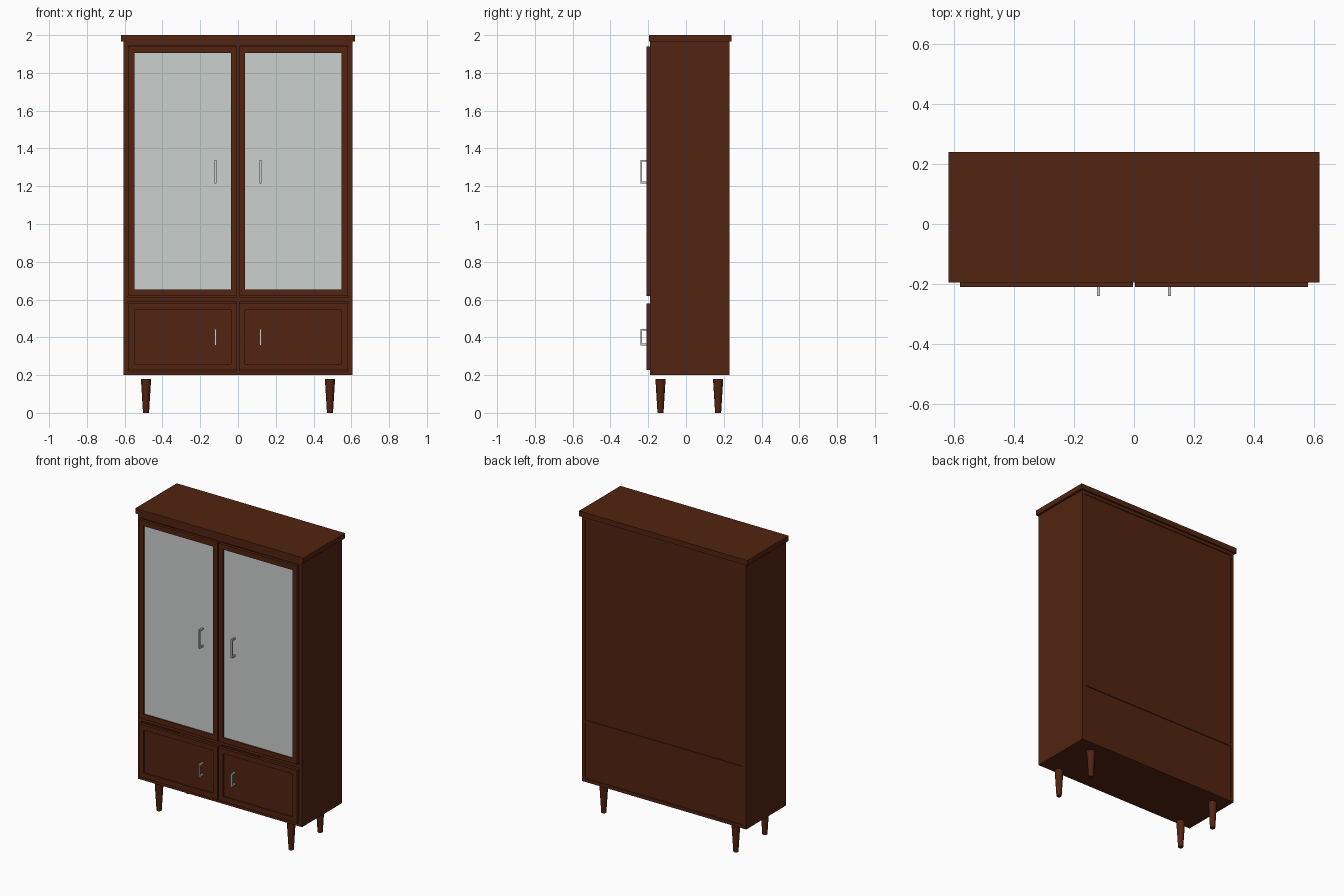
import bpy
import bmesh
from mathutils import Matrix, Vector

old = bpy.data.objects.get("Cube")
if old:
    bpy.data.objects.remove(old, do_unlink=True)


def material(name, rgb, rough):
    m = bpy.data.materials.new(name)
    m.use_nodes = True
    m.diffuse_color = (*rgb, 1)
    node = m.node_tree.nodes["Principled BSDF"]
    node.inputs["Base Color"].default_value = (*rgb, 1)
    node.inputs["Roughness"].default_value = rough
    return m


wood = material("dark_red_wood", (0.085, 0.017, 0.005), 0.5)
glass = material("pale_glass", (0.60, 0.63, 0.61), 0.2)
metal = material("silver_metal", (0.60, 0.64, 0.65), 0.3)


def add_box(bm, x, y, z):
    size = Vector((x[1] - x[0], y[1] - y[0], z[1] - z[0]))
    centre = Vector((sum(x) / 2, sum(y) / 2, sum(z) / 2))
    bmesh.ops.create_cube(bm, size=1,
                          matrix=Matrix.Translation(centre) @ Matrix.Diagonal((*size, 1)))


def make(name, bm, mat):
    mesh = bpy.data.meshes.new(name)
    bm.to_mesh(mesh)
    bm.free()
    mesh.materials.append(mat)
    obj = bpy.data.objects.new(name, mesh)
    bpy.context.collection.objects.link(obj)
    return obj


def boxes(name, mat, *parts):
    bm = bmesh.new()
    for part in parts:
        add_box(bm, *part)
    return make(name, bm, mat)


def span(x0, x1, side):
    return tuple(sorted((x0 * side, x1 * side)))


# Carcass: sides, boards and recessed back
W, FRONT, BACK = 0.605, -0.19, 0.23
BOTTOM, ROOF = 0.2, 1.965
IN = W - 0.022
boxes("cornice_top", wood, ((-0.62, 0.62), (-0.195, 0.24), (ROOF, 2.0)))
for side, label in ((1, "left"), (-1, "right")):
    boxes(label + "_side_panel", wood, (span(IN, W, side), (FRONT, BACK), (BOTTOM, ROOF)))
for name, z in (("bottom_board", (BOTTOM, 0.222)),
                ("middle_shelf", (0.59, 0.612)),
                ("top_board", (1.943, ROOF))):
    boxes(name, wood, ((-IN, IN), (FRONT, BACK), z))
boxes("back_panel", wood, ((-IN, IN), (0.212, 0.224), (0.222, 1.943)))
boxes("centre_divider", wood, ((-0.011, 0.011), (FRONT, 0.212), (0.222, 1.943)))


# Framed door with an inset panel and a bar handle
def door(prefix, side, z0, z1, panel_mat, handle_z):
    x0, x1, rail = 0.004, 0.582, 0.034
    y = (-0.21, FRONT)
    boxes(prefix + "_frame", wood,
          (span(x0, x0 + rail, side), y, (z0, z1)),
          (span(x1 - rail, x1, side), y, (z0, z1)),
          (span(x0 + rail, x1 - rail, side), y, (z0, z0 + rail)),
          (span(x0 + rail, x1 - rail, side), y, (z1 - rail, z1)))
    boxes(prefix + "_panel", panel_mat,
          (span(x0 + rail, x1 - rail, side), (-0.202, -0.192), (z0 + rail, z1 - rail)))
    h0, h1 = handle_z
    hx, t = span(0.114, 0.124, side), 0.01
    boxes(prefix + "_handle", metal,
          (hx, (-0.24, -0.232), (h0, h1)),
          (hx, (-0.232, -0.202), (h0, h0 + t)),
          (hx, (-0.232, -0.202), (h1 - t, h1)))


for side, label in ((1, "left"), (-1, "right")):
    door(label + "_glass_door", side, 0.618, 1.94, glass, (1.215, 1.34))
    door(label + "_lower_door", side, 0.226, 0.58, wood, (0.358, 0.445))

# Tapered round legs
for sx, lx in ((1, "left"), (-1, "right")):
    for ly, y in (("front", -0.135), ("back", 0.17)):
        bm = bmesh.new()
        bmesh.ops.create_cone(bm, cap_ends=True, segments=16, radius1=0.016, radius2=0.027,
                              depth=0.18, matrix=Matrix.Translation((0.487 * sx, y, 0.09)))
        leg = make(f"{ly}_{lx}_leg", bm, wood)
        bpy.ops.object.select_all(action="DESELECT")
        leg.select_set(True)
        bpy.context.view_layer.objects.active = leg
        bpy.ops.object.shade_smooth_by_angle()
